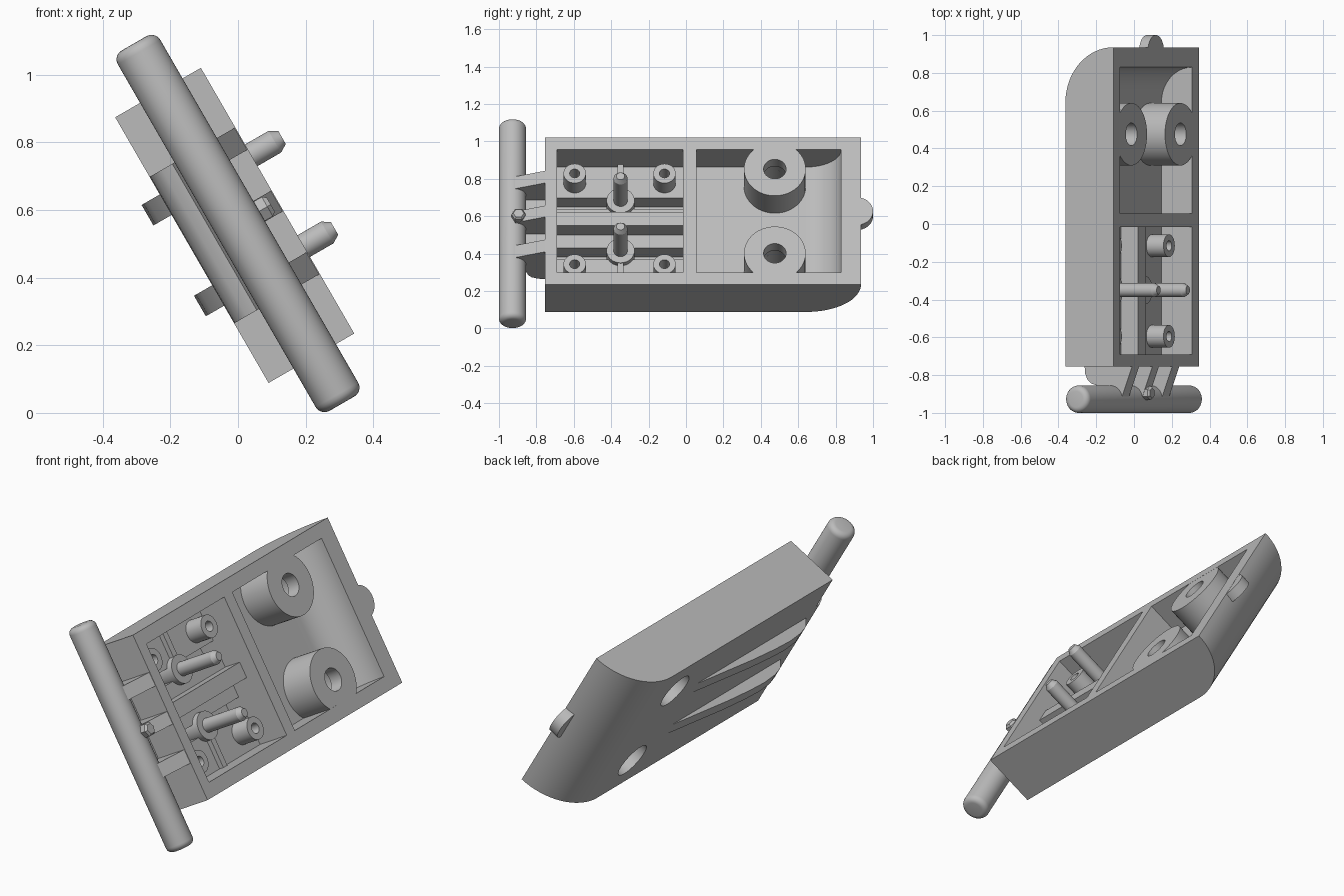
import bpy, bmesh
from math import pi, cos, sin, radians
from mathutils import Matrix, Vector

cube = bpy.data.objects.get("Cube")
if cube:
    bpy.data.objects.remove(cube)

grey = bpy.data.materials.new("plain_grey")
grey.use_nodes = True
COLOUR = (0.5, 0.5, 0.5, 1)
grey.diffuse_color = COLOUR
grey.node_tree.nodes["Principled BSDF"].inputs["Base Color"].default_value = COLOUR

# Everything is built upright (x = depth, y = length, z = width), then tilted
TILT = Matrix.Translation((0, 0, 0.56)) @ Matrix.Rotation(radians(-30), 4, 'Y')
parts = []


def finish(name, bm):
    bmesh.ops.recalc_face_normals(bm, faces=bm.faces)
    mesh = bpy.data.meshes.new(name)
    bm.to_mesh(mesh)
    bm.free()
    mesh.materials.append(grey)
    obj = bpy.data.objects.new(name, mesh)
    bpy.context.collection.objects.link(obj)
    obj.matrix_world = TILT
    parts.append(obj)
    return obj


def prism(name, outline, w0, w1):
    """Extrude a (y, depth) outline across the width."""
    bm = bmesh.new()
    face = bm.faces.new([bm.verts.new((d, y, w0)) for y, d in outline])
    new = bmesh.ops.extrude_face_region(bm, geom=[face])["geom"]
    verts = [v for v in new if isinstance(v, bmesh.types.BMVert)]
    bmesh.ops.translate(bm, verts=verts, vec=(0, 0, w1 - w0))
    return finish(name, bm)


def block(name, y0, y1, d0, d1, w0, w1):
    return prism(name, [(y0, d0), (y1, d0), (y1, d1), (y0, d1)], w0, w1)


def lathe(name, profile, y, w, sides=40, along_width=False, closed=False):
    """Turn a (radius, height) profile about the depth or width axis."""
    bm = bmesh.new()
    rings = []
    for r, h in profile:
        ring = []
        for i in range(sides):
            a = 2 * pi * i / sides
            p = (r * cos(a), y + r * sin(a), h) if along_width else (h, y + r * cos(a), w + r * sin(a))
            ring.append(bm.verts.new(p))
        rings.append(ring)
    pairs = list(zip(rings, rings[1:]))
    if closed:
        pairs.append((rings[-1], rings[0]))
    else:
        bm.faces.new(rings[0])
        bm.faces.new(rings[-1])
    for a, b in pairs:
        for i in range(sides):
            j = (i + 1) % sides
            bm.faces.new((a[i], a[j], b[j], b[i]))
    return finish(name, bm)


def cut(target, cutter):
    mod = target.modifiers.new("cut", 'BOOLEAN')
    mod.operation = 'DIFFERENCE'
    mod.solver = 'EXACT'
    mod.object = cutter
    bpy.context.view_layer.update()
    bpy.context.view_layer.objects.active = target
    bpy.ops.object.modifier_apply(modifier=mod.name)
    parts.remove(cutter)
    bpy.data.objects.remove(cutter)


FRONT, BACK, FLOOR = 0.135, -0.1575, -0.052
HALF, INNER = 0.4535, 0.38
ROUND_Y = 0.643


def quarter(radius, steps=16):
    arc = [pi / 2 * i / steps for i in range(steps + 1)]
    return [(ROUND_Y + radius * sin(a), FRONT - radius * cos(a)) for a in arc]


# Housing with a rounded end
housing = prism("housing", [(-0.755, FRONT), (-0.755, BACK)] + quarter(FRONT - BACK), -HALF, HALF)

# Rear pocket follows the rounded end, front pocket is square
rear = quarter(FRONT - FLOOR)
over = FRONT + 0.05
cut(housing, prism("rear_pocket", [(0.055, over), (0.055, FLOOR)] + rear + [(rear[-1][0], over)], -INNER, INNER))
cut(housing, block("front_pocket", -0.69, -0.015, FLOOR, over, -INNER, INNER))

for s, side in ((1, "left"), (-1, "right")):
    # Channel in the front pocket floor with an arched runner behind it
    w0, w1 = sorted((s * 0.12, s * 0.19))
    cut(housing, block("channel", -0.69, -0.015, -0.15, 0, w0, w1))
    arch = [(0.23, 0), (0.12, 0.012), (0, 0.024), (-0.2, 0.045), (-0.38, 0.058), (-0.5, 0.062),
            (-0.6, 0.055), (-0.66, 0.04), (-0.71, 0)]
    prism("runner_" + side, [(0.23, BACK + 0.005)] + [(y, BACK - h) for y, h in arch]
          + [(-0.71, BACK + 0.005)], w0, w1)

    # Large counterbored boss
    cut(housing, lathe("bore", [(0.1, -0.3), (0.1, 0.05)], 0.475, s * 0.26))
    lathe("large_boss_" + side,
          [(0.165, FLOOR - 0.01), (0.165, 0.1345), (0.06, 0.1345), (0.06, 0.06), (0.1, 0.06), (0.1, FLOOR - 0.01)],
          0.475, s * 0.26, 56, closed=True)

    # Small screw bosses
    for y in (-0.595, -0.115):
        lathe("screw_boss_" + side, [(0.06, FLOOR - 0.01), (0.06, 0.053), (0.027, 0.053), (0.027, FLOOR - 0.01)],
              y, s * 0.28, 32, closed=True)

    # Contact pin, collar and stiffening rib
    lathe("pin_" + side, [(0.037, -0.15), (0.037, 0.215), (0.022, 0.24)], -0.35, s * 0.155, 32)
    lathe("pin_collar_" + side, [(0.075, -0.15), (0.075, -0.02)], -0.35, s * 0.155, 32)
    w0, w1 = sorted((s * 0.2, s * INNER))
    block("pin_rib_" + side, -0.367, -0.333, FLOOR - 0.01, -0.025, w0, w1)

# Central rib of the front pocket
block("central_rib", -0.695, -0.01, FLOOR - 0.01, 0.05, -0.04, 0.045)

# Neck joining the housing to the bar
under = [(-0.75, BACK), (-0.79, -0.155), (-0.825, -0.14), (-0.845, -0.115), (-0.855, -0.08)]
prism("neck_floor", under + [(-0.9, -0.05), (-0.75, -0.05)], -0.25, 0.25)
for name, w0, w1 in (("left_arm", 0.175, 0.25), ("right_arm", -0.25, -0.175), ("middle_arm", -0.035, 0.035)):
    prism(name, under + [(-0.93, -0.03), (-0.93, 0.065), (-0.75, FRONT - 0.001)], w0, w1)
lathe("neck_stud", [(0.038, 0), (0.038, 0.1), (0.028, 0.112)], -0.895, 0, 6)

# Cross bar with rounded ends
R, L, E = 0.0725, 0.615, 0.03
corner = [(R - E + E * sin(a), L - E + E * cos(a)) for a in (pi / 2 * i / 5 for i in range(6))]
lathe("cross_bar", [(r, h) for r, h in corner] + [(r, -h) for r, h in reversed(corner)],
      -0.9275, 0, 48, along_width=True)

# Rounded end tab
lathe("end_tab", [(0.085, 0.08), (0.085, FRONT - 0.001)], 0.915, 0, 40)

# Smooth the round surfaces and keep the edges sharp
bpy.ops.object.select_all(action='DESELECT')
for obj in parts:
    obj.select_set(True)
bpy.context.view_layer.objects.active = parts[0]
bpy.ops.object.shade_smooth_by_angle(angle=radians(30))
